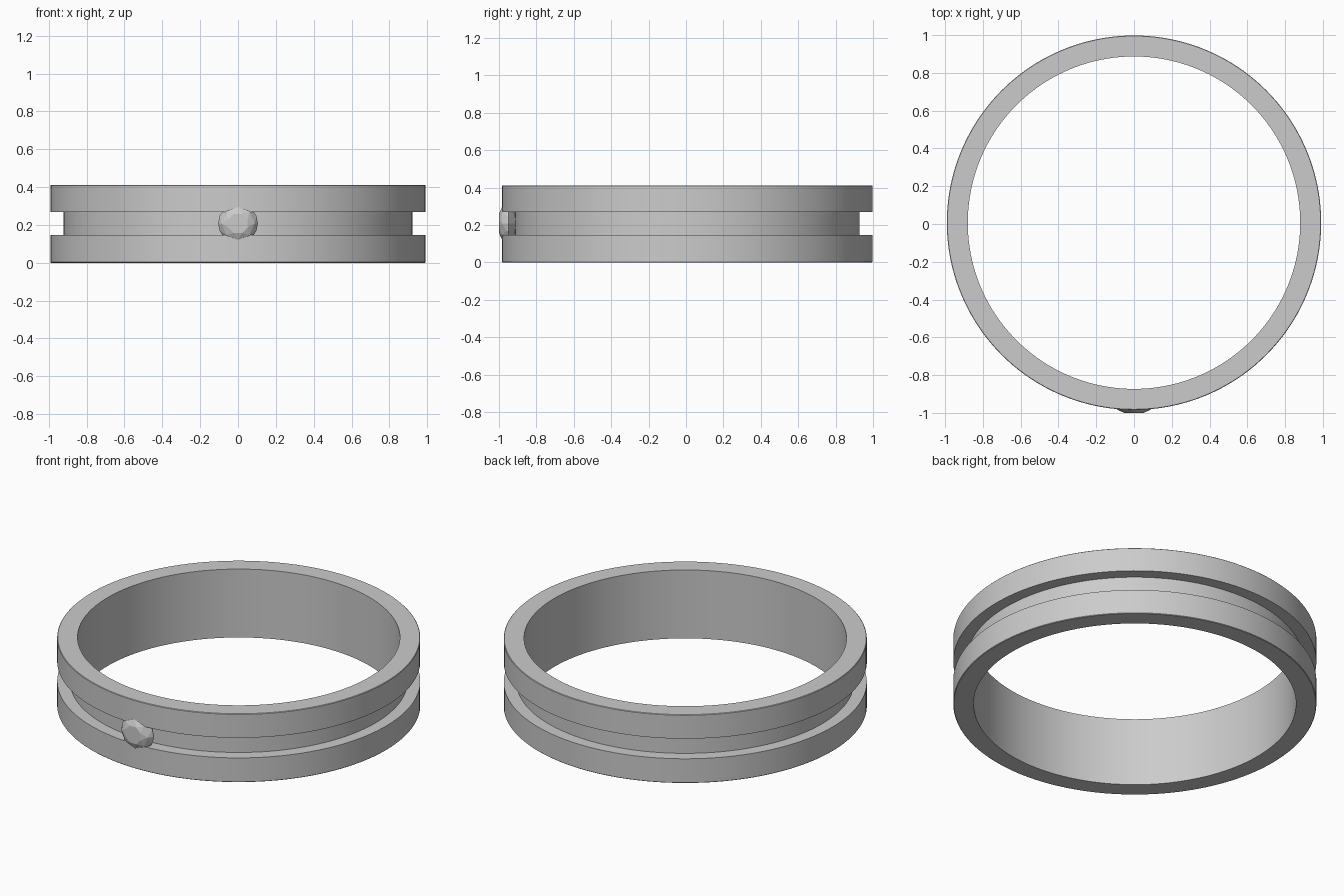
import bpy, bmesh
from math import sin, cos, pi, radians

if "Cube" in bpy.data.objects:
    bpy.data.objects.remove(bpy.data.objects["Cube"])

CY = 0.007      # ring axis, nudged back so the stone reaches y = -1
SEG = 160


def make_object(name, bm):
    bmesh.ops.recalc_face_normals(bm, faces=bm.faces)
    mesh = bpy.data.meshes.new(name)
    bm.to_mesh(mesh)
    bm.free()
    ob = bpy.data.objects.new(name, mesh)
    bpy.context.collection.objects.link(ob)
    return ob


def lathe(name, profile):
    bm = bmesh.new()
    rings = [[bm.verts.new((r * cos(2 * pi * i / SEG), CY + r * sin(2 * pi * i / SEG), z))
              for i in range(SEG)] for r, z in profile]
    for a, b in zip(rings, rings[1:] + rings[:1]):
        for i in range(SEG):
            j = (i + 1) % SEG
            bm.faces.new((a[i], a[j], b[j], b[i]))
    return make_object(name, bm)


# Band with a channel around the outside
band = lathe("ring_band", [
    (0.88, 0), (0.988, 0), (0.991, 0.003), (0.991, 0.147), (0.921, 0.147),
    (0.921, 0.268), (0.991, 0.268), (0.991, 0.409), (0.988, 0.412), (0.88, 0.412)])
bpy.context.view_layer.objects.active = band
band.select_set(True)
bpy.ops.object.shade_smooth_by_angle(angle=radians(30))

# Round-cut stone set in the channel, table facing forward: (radius, y, sides, turn)
bm = bmesh.new()
for r, y, n, turn in [(0.055, -1.0, 8, 0.5), (0.087, -0.984, 8, 0),
                      (0.105, -0.958, 16, 0), (0.105, -0.95, 16, 0),
                      (0.03, -0.895, 8, 0)]:
    for i in range(n):
        a = 2 * pi * (i + turn) / n
        bm.verts.new((r * cos(a), y, 0.208 + r * sin(a)))
bmesh.ops.convex_hull(bm, input=bm.verts)
bmesh.ops.dissolve_limit(bm, angle_limit=radians(1), verts=bm.verts, edges=bm.edges)
make_object("round_stone", bm)
